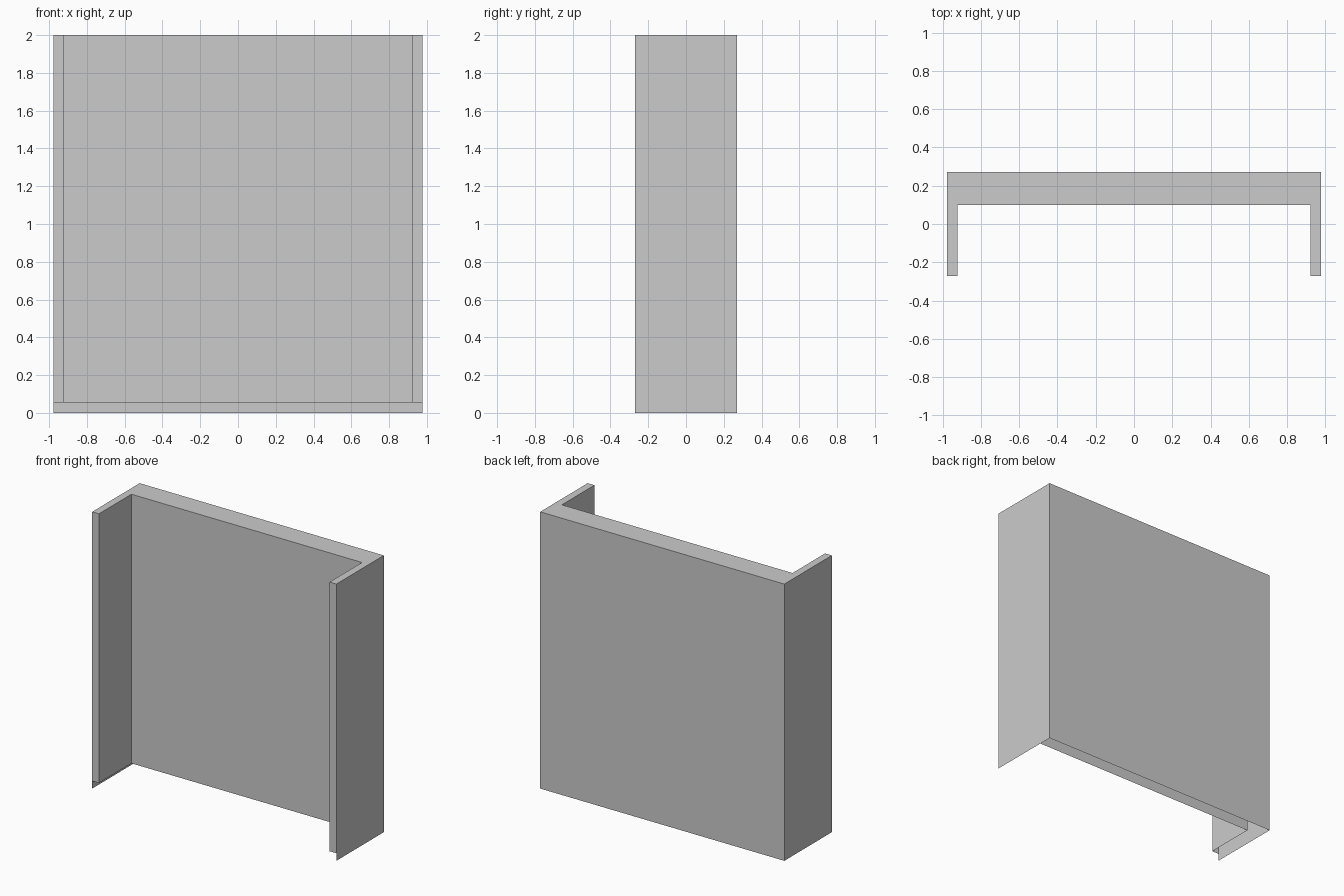
import bpy
import bmesh

if "Cube" in bpy.data.objects:
    bpy.data.objects.remove(bpy.data.objects["Cube"])

HALF_W, HALF_D, HEIGHT = 0.976, 0.271, 2.0
INNER_W, INNER_Y = 0.922, 0.10   # recess between the two side wings
SKIRT = 0.055                    # outer skin hangs this far below the inner walls

# U-shaped plan, counter-clockwise; the last three edges are the outer walls
plan = [(-HALF_W, -HALF_D), (-INNER_W, -HALF_D), (-INNER_W, INNER_Y), (INNER_W, INNER_Y),
        (INNER_W, -HALF_D), (HALF_W, -HALF_D), (HALF_W, HALF_D), (-HALF_W, HALF_D)]
OUTER_EDGES = (5, 6, 7)

bm = bmesh.new()


def ring(z):
    return [bm.verts.new((x, y, z)) for x, y in plan]


def wall(low, high, i):
    j = (i + 1) % len(plan)
    bm.faces.new((low[i], low[j], high[j], high[i]))


# Hollow walls with an open underside, closed by the top rim
middle, top = ring(SKIRT), ring(HEIGHT)
for i in range(len(plan)):
    wall(middle, top, i)
bm.faces.new(top)

# Thin skirt continuing the back and outer sides to the floor
floor = ring(0.0)
for i in OUTER_EDGES:
    wall(floor, middle, i)
bmesh.ops.delete(bm, geom=[v for v in bm.verts if not v.link_faces], context='VERTS')

mesh = bpy.data.meshes.new("wall_panel")
bm.to_mesh(mesh)
bm.free()
panel = bpy.data.objects.new("wall_panel", mesh)
bpy.context.collection.objects.link(panel)
